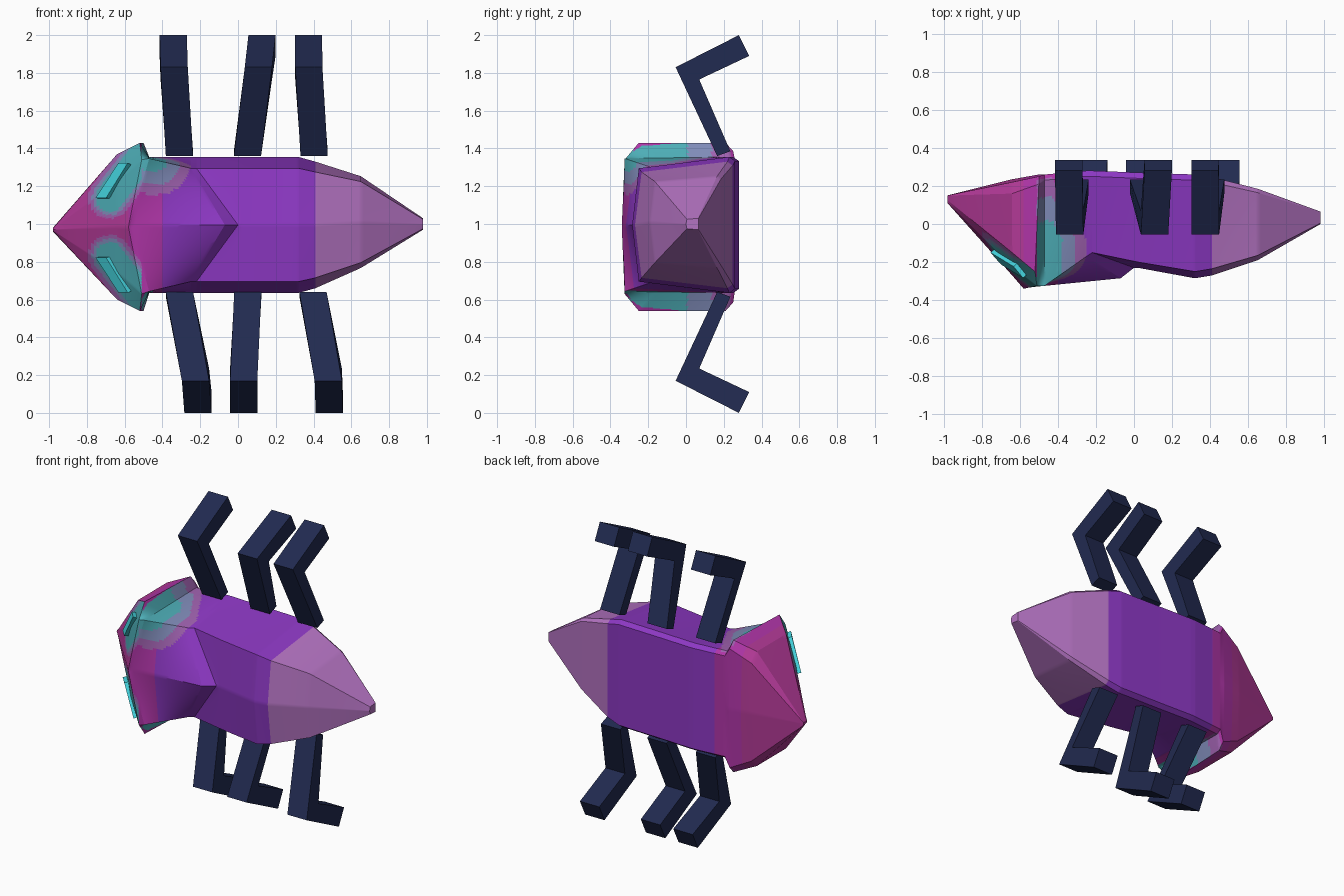
import bpy, bmesh
from mathutils import Vector
from mathutils.bvhtree import BVHTree

cube = bpy.data.objects.get("Cube")
if cube:
    bpy.data.objects.remove(cube)


def material(name, rgb):
    lin = [((c / 255 + 0.055) / 1.055) ** 2.4 for c in rgb]
    mat = bpy.data.materials.new(name)
    mat.use_nodes = True
    mat.diffuse_color = (*lin, 1)
    mat.node_tree.nodes["Principled BSDF"].inputs["Base Color"].default_value = (*lin, 1)
    return mat


purple = material("purple", (141, 56, 196))
lilac = material("lilac", (180, 115, 194))
magenta = material("magenta", (176, 53, 168))
pink = material("pink", (180, 58, 152))
teal = material("teal", (77, 173, 182))
slate = material("slate blue", (128, 140, 185))
lavender = material("lavender", (160, 98, 176))
cyan = material("cyan", (68, 212, 222))
navy = material("navy", (33, 42, 80))


def add_object(name, bm, mats):
    bmesh.ops.recalc_face_normals(bm, faces=bm.faces)
    mesh = bpy.data.meshes.new(name)
    bm.to_mesh(mesh)
    bm.free()
    for mat in mats:
        mesh.materials.append(mat)
    obj = bpy.data.objects.new(name, mesh)
    bpy.context.collection.objects.link(obj)
    return obj


def section(half, middle):
    """Mirror half a cross-section of (x, y, height) across its middle height."""
    up = [(x, y, middle + h) for x, y, h in half]
    down = [(x, y, middle - h) for x, y, h in half[1:-1]]
    return up + down[::-1]


def box_section(x, crest, edge, edge_h, back, side_h, tip=0, middle=0.995):
    """Tapered box section; tip slides the crest along the body."""
    corner = Vector((x, edge, edge_h))
    side = Vector((x, back - 0.03 * side_h / 0.36, side_h))
    return section([(x + tip, crest, 0), corner, corner.lerp(side, 0.3), side,
                    (x, back, side_h * 0.94), (x, back, 0)], middle)


# Body: nose, flared head rim, pointed shell, abdomen and tail
brow = [(-0.64, -0.27, 0), (-0.64, -0.225, 0.24), (-0.64, -0.15, 0.385),
        (-0.64, 0.16, 0.385), (-0.64, 0.22, 0.33), (-0.64, 0.235, 0)]
rim = [(-0.58, -0.34, 0), (-0.51, -0.325, 0.355), (-0.52, -0.25, 0.445),
       (-0.5, 0.21, 0.445), (-0.5, 0.25, 0.4), (-0.5, 0.26, 0)]
rings = [
    box_section(-0.98, 0.11, 0.115, 0.005, 0.15, 0.01, middle=0.97),
    section(brow, 0.985),
    section(rim, 0.985),
    box_section(-0.47, -0.335, -0.325, 0.352, 0.26, 0.36, tip=-0.1),
    box_section(-0.25, -0.285, -0.17, 0.3, 0.28, 0.36, tip=0.18),
    box_section(-0.22, -0.23, -0.15, 0.3, 0.28, 0.36, tip=0.22),
    box_section(0.02, -0.23, -0.2, 0.3, 0.27, 0.36),
    box_section(0.32, -0.285, -0.25, 0.3, 0.26, 0.36),
    box_section(0.41, -0.27, -0.235, 0.28, 0.247, 0.335),
    box_section(0.65, -0.19, -0.165, 0.215, 0.185, 0.243, middle=1.01),
    box_section(0.98, 0, 0.005, 0.025, 0.065, 0.03, middle=1.0),
]

bm = bmesh.new()
loops = [[bm.verts.new(p) for p in ring] for ring in rings]
for a, b in zip(loops, loops[1:]):
    for i in range(len(a)):
        j = (i + 1) % len(a)
        bm.faces.new((a[i], a[j], b[j], b[i]))
bmesh.ops.subdivide_edges(bm, edges=bm.edges[:], cuts=21, use_grid_fill=True)
bmesh.ops.holes_fill(bm, edges=[e for e in bm.edges if e.is_boundary], sides=0)

# Straight colour borders around the body
PINK_END, MAGENTA_END, TAIL_START = -0.58, -0.4, 0.41
for x in (PINK_END, MAGENTA_END):
    geom = bm.verts[:] + bm.edges[:] + bm.faces[:]
    bmesh.ops.bisect_plane(bm, geom=geom, plane_co=(x, 0, 0), plane_no=(1, 0, 0))
bmesh.ops.recalc_face_normals(bm, faces=bm.faces)


def segment_distance(p, a, b):
    t = (p - a).dot(b - a) / (b - a).length_squared
    return (p - a.lerp(b, min(max(t, 0), 1))).length


# Eye patch: nested bands, narrow on the face and wide behind the rim
inner, outer, rear = Vector((-0.68, 0.155)), Vector((-0.52, 0.36)), Vector((-0.43, 0.35))
RIM_X, NECK_X = -0.51, -0.455
FACE_BANDS = ((0.075, teal), (0.092, slate), (0.112, lavender))
NECK_BANDS = ((0.055, teal), (0.125, slate), (0.18, lavender))
body_mats = [purple, lilac, magenta, pink, teal, slate, lavender]


def patch_colour(c, normal):
    height = abs(c.z - 0.985)
    if c.x < RIM_X:
        if normal.y > -0.35:
            return None
        bands = FACE_BANDS
        d = segment_distance(Vector((c.x, height)), inner, outer)
    else:
        if c.z < 1 and (c.x > NECK_X or normal.y < -0.35):
            return None
        bands = NECK_BANDS
        d = segment_distance(Vector((c.x, min(height, 0.35))), outer, rear)
        d += max(0, c.y + 0.08) * 0.55
    return next((mat for limit, mat in bands if d < limit), None)


def body_colour(face):
    c = face.calc_center_median()
    patch = patch_colour(c, face.normal)
    if patch:
        return patch
    if c.x < PINK_END:
        return pink
    if c.x < MAGENTA_END:
        return magenta
    return lilac if c.x > TAIL_START else purple


for face in bm.faces:
    face.material_index = body_mats.index(body_colour(face))
surface = BVHTree.FromBMesh(bm)
body = add_object("body", bm, body_mats)
bpy.context.view_layer.objects.active = body
body.select_set(True)
bpy.ops.object.shade_smooth_by_angle(angle=0.4)
body.select_set(False)


def prism(name, bottom, top, mat):
    bm = bmesh.new()
    low, high = ([bm.verts.new(p) for p in side] for side in (bottom, top))
    n = len(low)
    bm.faces.new(low)
    bm.faces.new(high[::-1])
    for i in range(n):
        j = (i + 1) % n
        bm.faces.new((low[i], high[i], high[j], low[j]))
    return add_object(name, bm, [mat])


# Eyes: raised slanted plates lying on the face
eye_outline = [(-0.735, 0.155), (-0.68, 0.155), (-0.565, 0.335), (-0.615, 0.335)]
for name, side in (("upper_eye", 1), ("lower_eye", -1)):
    base, raised = [], []
    for x, h in eye_outline:
        hit, normal, _, _ = surface.ray_cast(Vector((x, -1, 0.98 + side * h)), Vector((0, 1, 0)))
        base.append(hit - normal * 0.01)
        raised.append(hit + normal * 0.025)
    prism(name, base, raised, cyan)

# Legs: bent profile (station, y, z), station 0 hip, 1 knee, 2 foot
leg_profile = [(0, 0.165, 1.36), (1, -0.055, 1.83), (2, 0.28, 2.0),
               (2, 0.335, 1.89), (1, 0.07, 1.765), (0, 0.235, 1.385)]
leg_paths = {
    "upper": [(-0.31, -0.338, -0.343), (0.05, 0.108, 0.127), (0.403, 0.375, 0.373)],
    "lower": [(-0.31, -0.225, -0.212), (0.052, 0.03, 0.03), (0.397, 0.478, 0.483)],
}
HALF_WIDTH = 0.072
for side, paths in leg_paths.items():
    for place, path in zip(("front", "middle", "rear"), paths):
        walls = [[(path[s] + w, y, z if side == "upper" else 2 - z) for s, y, z in leg_profile]
                 for w in (-HALF_WIDTH, HALF_WIDTH)]
        prism(f"{side}_{place}_leg", *walls, navy)
